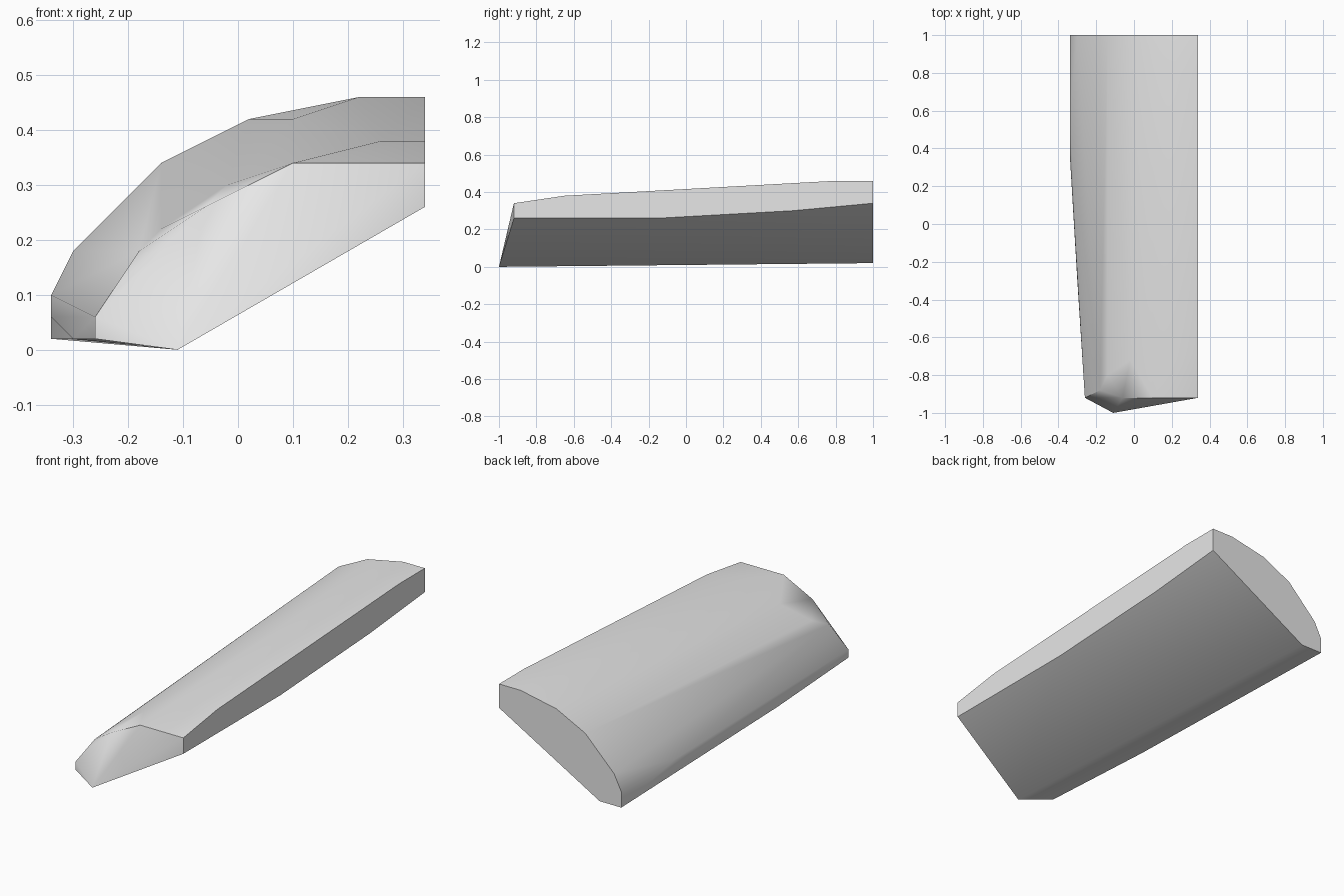
import bpy
import bmesh
import math

# Remove the default object only
default_cube = bpy.data.objects.get("Cube")
if default_cube:
    bpy.data.objects.remove(default_cube, do_unlink=True)

GRID = 0.02  # section points are given as (x, z) steps on this grid


def make_material(name, colour):
    material = bpy.data.materials.new(name)
    material.use_nodes = True
    material.diffuse_color = colour
    material.node_tree.nodes["Principled BSDF"].inputs["Base Color"].default_value = colour
    return material


def hull_object(name, stations, material):
    """Wrap a convex skin around cross-sections placed along y."""
    bm = bmesh.new()
    for y, section in stations:
        for x, z in section:
            bm.verts.new((x * GRID, y, z * GRID))
    bmesh.ops.convex_hull(bm, input=bm.verts[:], use_existing_faces=False)

    # Drop points that ended up inside the skin, then merge flat triangles
    loose = [v for v in bm.verts if not v.link_faces]
    bmesh.ops.delete(bm, geom=loose, context='VERTS')
    bmesh.ops.dissolve_limit(bm, angle_limit=math.radians(0.3),
                             verts=bm.verts[:], edges=bm.edges[:])
    bmesh.ops.recalc_face_normals(bm, faces=bm.faces[:])

    mesh = bpy.data.meshes.new(name)
    bm.to_mesh(mesh)
    bm.free()
    mesh.materials.append(material)
    obj = bpy.data.objects.new(name, mesh)
    bpy.context.collection.objects.link(obj)
    return obj


# Cross-sections from the pointed front to the full curved back
stations = [
    # front tip
    (-1.0, [(-5.5, 0)]),
    # front rim
    (-0.92, [(-13, 1), (-13, 3), (-3, 13), (5, 17), (17, 17), (17, 13)]),
    (-0.88, [(-9, 9)]),
    # shoulder behind the front rim
    (-0.8, [(-7, 11)]),
    (-0.72, [(-1, 15)]),
    (-0.65, [(13, 19), (17, 19)]),
    # lower edges and crown along the body
    (-0.3, [(-15, 1)]),
    (-0.15, [(17, 13)]),
    (0.37, [(-17, 3), (5, 21)]),
    (0.57, [(-17, 5), (17, 15)]),
    (0.8, [(11, 23), (17, 23)]),
    # back face
    (1.0, [(-17, 1), (-17, 5), (-15, 9), (-7, 17), (1, 21),
           (11, 23), (17, 23), (17, 17), (-11, 1)]),
]

grey = make_material("light_grey", (0.8, 0.8, 0.8, 1.0))
shell = hull_object("curved_panel", stations, grey)

# Soft shading over the curve, crisp rims
bpy.ops.object.select_all(action='DESELECT')
shell.select_set(True)
bpy.context.view_layer.objects.active = shell
bpy.ops.object.shade_smooth_by_angle(angle=math.radians(30))
